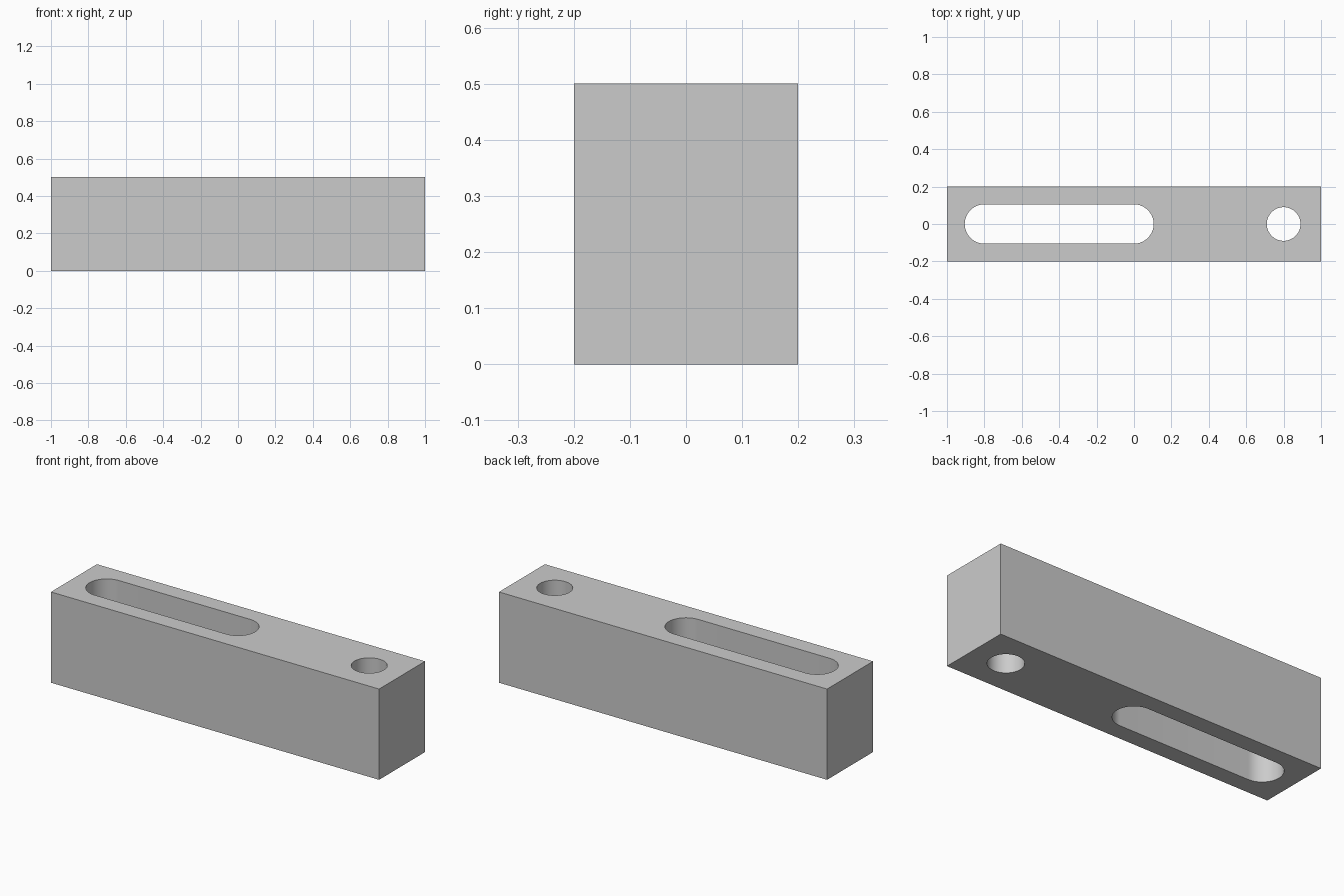
import bpy
import bmesh
from math import cos, sin, pi, radians

old = bpy.data.objects.get("Cube")
if old:
    bpy.data.objects.remove(old, do_unlink=True)

LENGTH, DEPTH, HEIGHT = 2.0, 0.4, 0.5
ARC_STEPS = 32

# Single grey material
grey = bpy.data.materials.new("plain_grey")
grey.use_nodes = True
colour = (0.6, 0.6, 0.6, 1.0)
grey.diffuse_color = colour
grey.node_tree.nodes["Principled BSDF"].inputs["Base Color"].default_value = colour


def prism(name, outline, bottom, top):
    """Extrude a counter-clockwise outline into a closed solid."""
    bm = bmesh.new()
    base = bm.faces.new([bm.verts.new((x, y, bottom)) for x, y in outline])
    result = bmesh.ops.extrude_face_region(bm, geom=[base])
    raised = [v for v in result["geom"] if isinstance(v, bmesh.types.BMVert)]
    bmesh.ops.translate(bm, verts=raised, vec=(0, 0, top - bottom))
    bmesh.ops.recalc_face_normals(bm, faces=bm.faces)
    mesh = bpy.data.meshes.new(name)
    bm.to_mesh(mesh)
    bm.free()
    mesh.materials.append(grey)
    obj = bpy.data.objects.new(name, mesh)
    bpy.context.collection.objects.link(obj)
    return obj


def arc(cx, radius, start, sweep, steps):
    return [(cx + radius * cos(start + sweep * i / steps),
             radius * sin(start + sweep * i / steps)) for i in range(steps + 1)]


# Rectangular bar
hx, hy = LENGTH / 2, DEPTH / 2
bar = prism("slotted_bar", [(-hx, -hy), (hx, -hy), (hx, hy), (-hx, hy)], 0, HEIGHT)

# Rounded slot and round hole, both cut right through
slot = arc(0, 0.105, -pi / 2, pi, ARC_STEPS) + arc(-0.8, 0.105, pi / 2, pi, ARC_STEPS)
hole = arc(0.8, 0.09, 0, 2 * pi, 2 * ARC_STEPS)[:-1]
bpy.context.view_layer.objects.active = bar
for name, outline in (("slot_cutter", slot), ("hole_cutter", hole)):
    cutter = prism(name, outline, -0.1, HEIGHT + 0.1)
    cutter.hide_render = True
    cut = bar.modifiers.new(name, "BOOLEAN")
    cut.operation = "DIFFERENCE"
    cut.solver = "EXACT"
    cut.object = cutter
    bpy.ops.object.modifier_apply(modifier=cut.name)
    bpy.data.objects.remove(cutter, do_unlink=True)

# Smooth bores with crisp rims
bpy.ops.object.select_all(action="DESELECT")
bar.select_set(True)
bpy.ops.object.shade_smooth_by_angle(angle=radians(30))
